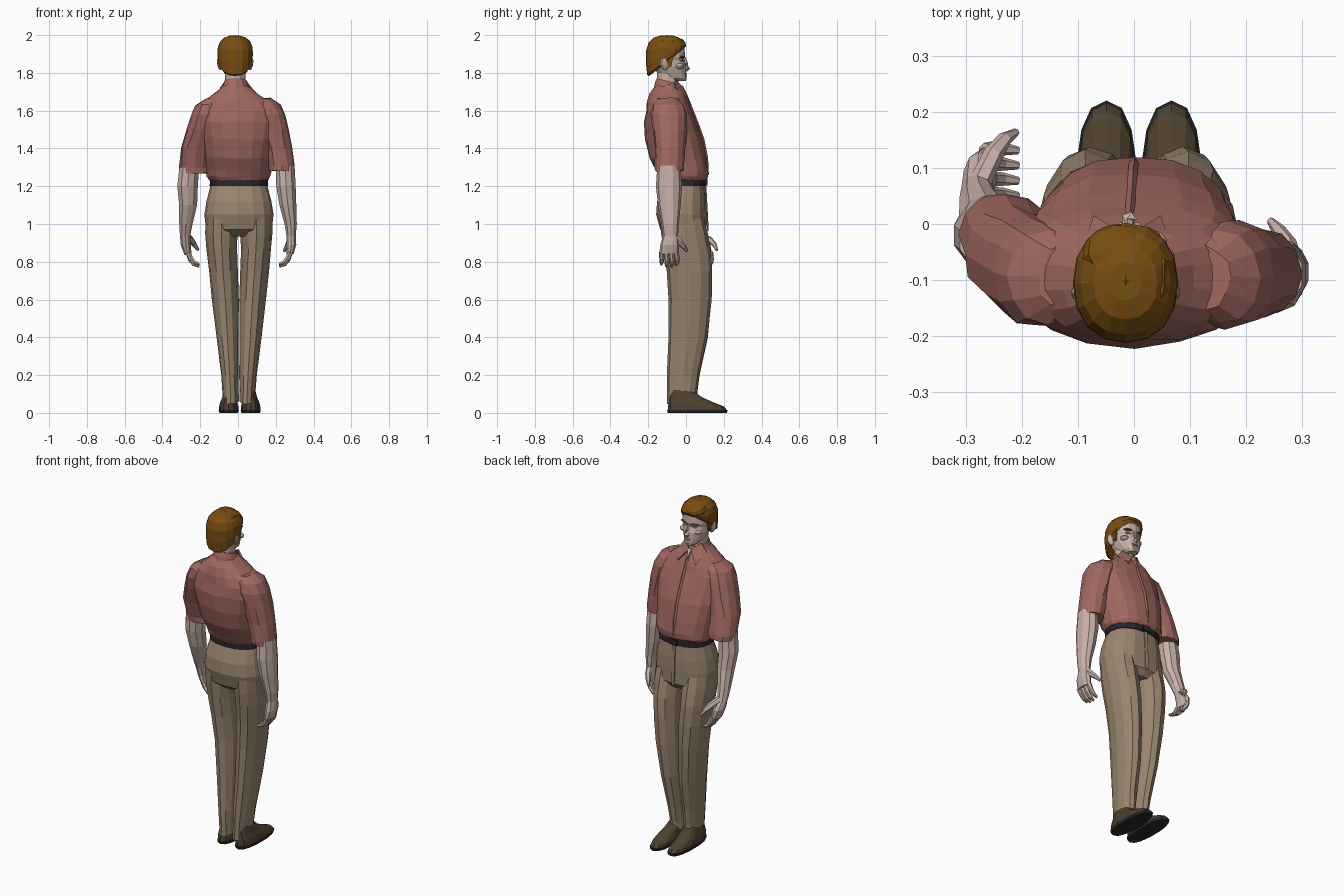
import bpy, bmesh, math, random
from mathutils import Vector

random.seed(4)


def material(name, rgb):
    m = bpy.data.materials.new(name)
    m.diffuse_color = (*rgb, 1)
    return m


SKIN = material("skin", (0.58, 0.44, 0.39))
SHIRT = material("shirt_cloth", (0.36, 0.14, 0.12))
CLOTH = material("trouser_cloth", (0.32, 0.235, 0.16))
HAIR = material("hair_brown", (0.19, 0.075, 0.006))
DARK = material("belt_black", (0.02, 0.02, 0.022))
LEATHER = material("shoe_leather", (0.075, 0.052, 0.028))


def finish(name, bm, mat):
    bmesh.ops.recalc_face_normals(bm, faces=bm.faces)
    me = bpy.data.meshes.new(name)
    bm.to_mesh(me)
    bm.free()
    me.materials.append(mat)
    ob = bpy.data.objects.new(name, me)
    bpy.context.collection.objects.link(ob)
    return ob


def skin_rings(name, rings, mat):
    """Join equal rings of points into a closed flat-faced shell."""
    bm = bmesh.new()
    rows = [[bm.verts.new(p) for p in ring] for ring in rings]
    n = len(rows[0])
    for a, b in zip(rows, rows[1:]):
        for i in range(n):
            j = (i + 1) % n
            bm.faces.new((a[i], a[j], b[j], b[i]))
    bm.faces.new(rows[0][::-1])
    bm.faces.new(rows[-1])
    return finish(name, bm, mat)


def loft(name, rings, mat, n=12, e=2.0, jitter=0.0):
    """Rings: z, centre x, centre y, radius x, radius y, [tilt along y]."""
    rows = []
    for z, cx, cy, rx, ry, *tilt in rings:
        t = tilt[0] if tilt else 0
        row = []
        for i in range(n):
            a = 2 * math.pi * i / n
            s, c = math.sin(a), math.cos(a)
            dx = rx * math.copysign(abs(s) ** (2 / e), s)
            dy = ry * math.copysign(abs(c) ** (2 / e), c)
            j = [random.uniform(-jitter, jitter) for _ in range(3)]
            row.append((cx + dx + j[0], cy + dy + j[1], z + t * dy + j[2]))
        rows.append(row)
    return skin_rings(name, rows, mat)


def tube(name, pts, radii, mat, n=6):
    """Bent tapered tube through a few points."""
    pts = [Vector(p) for p in pts]
    rows = []
    for k, p in enumerate(pts):
        d = pts[min(k + 1, len(pts) - 1)] - pts[max(k - 1, 0)]
        q = d.to_track_quat('Z', 'Y')
        rows.append([p + q @ Vector((radii[k] * math.cos(a), radii[k] * math.sin(a), 0))
                     for a in (2 * math.pi * i / n for i in range(n))])
    return skin_rings(name, rows, mat)


def plate(name, pts, mat, t=0.006):
    """Thin polygon with thickness."""
    bm = bmesh.new()
    bm.faces.new([bm.verts.new(p) for p in pts])
    ob = finish(name, bm, mat)
    mod = ob.modifiers.new("thickness", 'SOLIDIFY')
    mod.thickness, mod.offset = t, 0
    return ob


def ball(name, loc, size, mat, rot=(0, 0, 0), u=10, v=6):
    bpy.ops.mesh.primitive_uv_sphere_add(segments=u, ring_count=v, radius=1, location=loc, rotation=rot)
    ob = bpy.context.object
    ob.name, ob.scale = name, size
    ob.data.materials.append(mat)
    return ob


# Shoes and trouser legs
for side, s in (("left", -1), ("right", 1)):
    x = 0.009 + s * 0.058
    loft(side + "_sole", [(0, x, 0.06, 0.05, 0.157), (0.016, x, 0.06, 0.055, 0.16)], DARK, 14, 2.4)
    loft(side + "_shoe", [(0.014, x, 0.06, 0.052, 0.157), (0.034, x, 0.053, 0.052, 0.148),
                          (0.055, x, 0.028, 0.047, 0.12), (0.08, x - s * 0.006, 0.0, 0.042, 0.09),
                          (0.12, x - s * 0.01, -0.025, 0.035, 0.055)], LEATHER, 14, 2.4)
    leg = [(0.06, .043, -.022, .041, .078, .15), (0.12, .045, -.02, .042, .08), (0.2, .049, -.015, .046, .086),
           (0.4, .060, .010, .059, .104), (0.6, .072, .022, .070, .113), (0.75, .083, .018, .076, .121),
           (0.87, .091, .006, .08, .125), (0.95, .092, -.008, .085, .122), (1.03, .09, -.02, .085, .115)]
    loft(side + "_trouser_leg", [(z, 0.005 + s * a, *r) for z, a, *r in leg], CLOTH, 12, 2.0, 0.002)

# Trouser seat, fly and belt
loft("trouser_hips", [(0.935, .005, -.005, .12, .085), (0.97, .005, -.014, .174, .122),
                      (1.05, .005, -.024, .183, .134), (1.12, .005, -.022, .172, .131),
                      (1.205, .005, -.012, .15, .113)], CLOTH, 16, 2.3)
plate("trouser_fly", [(-.004, .117, 0.97), (.014, .114, 0.96), (.016, .105, 1.2), (-.004, .105, 1.2)], CLOTH)
loft("belt", [(1.2, .005, -.012, .155, .119), (1.24, .005, -.012, .153, .119)], DARK, 16, 2.3)
plate("belt_buckle", [(-.018, .109, 1.203), (.028, .109, 1.203), (.028, .109, 1.237), (-.018, .109, 1.237)], DARK, 0.012)

# Shirt body with bloused waist
loft("shirt_body", [(1.232, .003, -.012, .156, .118), (1.25, .003, -.012, .168, .130), (1.28, .003, -.018, .174, .138),
                    (1.35, 0, -.04, .18, .15), (1.45, 0, -.062, .197, .152), (1.54, 0, -.082, .212, .138),
                    (1.60, 0, -.09, .205, .124), (1.645, -.005, -.094, .175, .11), (1.69, -.01, -.096, .12, .093),
                    (1.725, -.012, -.097, .078, .072), (1.74, -.012, -.097, .06, .06)], SHIRT, 18, 2.3, 0.004)
tube("shirt_placket", [(.0, .112, 1.26), (.0, .108, 1.35), (-.002, .088, 1.45), (-.004, .055, 1.54),
                       (-.008, .012, 1.65), (-.01, -.01, 1.70)], [.009] * 6, SHIRT, 4)

# Sleeves, hanging at slightly different angles
shoulder = [(1.58, .165, -.09, .086, .095), (1.63, .15, -.095, .075, .084), (1.665, .125, -.095, .045, .055)]
loft("left_sleeve", [(1.268, -.228, -.015, .080, .070), (1.30, -.230, -.02, .080, .073), (1.40, -.222, -.05, .082, .080),
                     (1.50, -.19, -.075, .083, .09)] + [(z, -x, *r) for z, x, *r in shoulder], SHIRT, 12, 2.2, 0.004)
loft("right_sleeve", [(1.282, .23, -.087, .066, .076), (1.31, .23, -.087, .067, .077), (1.40, .215, -.085, .072, .080),
                      (1.50, .19, -.085, .081, .088)] + shoulder, SHIRT, 12, 2.2, 0.004)

# Collar band and pointed flaps
loft("collar_band", [(1.70, -.012, -.097, .078, .074, -.25), (1.735, -.012, -.097, .068, .066, -.25),
                     (1.757, -.012, -.097, .06, .058, -.25)], SHIRT, 12)
for side, s in (("left", -1), ("right", 1)):
    c = -.012
    plate(side + "_collar_flap", [(c + s * .004, -.022, 1.725), (c + s * .05, -.055, 1.762),
                                  (c + s * .082, -.06, 1.72), (c + s * .058, .012, 1.658)], SHIRT, 0.009)
plate("open_neck", [(c - .012, -.024, 1.73), (c + .012, -.024, 1.73), (c, .004, 1.675)], SKIN, 0.014)

# Forearms and palms
loft("left_forearm", [(1.30, -.258, -.028, .055, .055), (1.2, -.267, -.02, .057, .056), (1.1, -.264, 0, .05, .05),
                      (1.0, -.276, .034, .037, .04), (0.94, -.28, .055, .029, .035), (0.89, -.277, .08, .028, .048),
                      (0.835, -.264, .09, .02, .05)], SKIN, 10)
loft("right_forearm", [(1.31, .25, -.09, .052, .062), (1.2, .254, -.09, .054, .069), (1.1, .264, -.088, .047, .06),
                       (1.0, .279, -.084, .034, .046), (0.94, .281, -.082, .026, .04), (0.89, .282, -.086, .028, .05),
                       (0.84, .275, -.09, .02, .052)], SKIN, 10)

# Curled fingers and thumbs
for side, s, y0, x0 in (("left", -1, .05, .264), ("right", 1, -.131, .277)):
    for k in range(4):
        y = y0 + k * .027
        dz = (.012, .002, 0, .008)[k]
        tube(f"{side}_finger_{k + 1}", [(s * x0, y, .85), (s * (x0 - .012), y + .003, .81 + dz),
                                       (s * (x0 - .03), y + .003, .787 + dz), (s * (x0 - .058), y, .775 + dz)],
             [.014, .0135, .012, .007], SKIN)
tube("left_thumb", [(-.274, .075, .94), (-.25, .125, .915), (-.23, .152, .89), (-.21, .164, .86)],
     [.02, .018, .013, .007], SKIN)
tube("right_thumb", [(.282, -.07, .94), (.272, -.035, .905), (.258, -.012, .88), (.243, .006, .855)],
     [.02, .018, .013, .007], SKIN)

# Neck and head
H = -.015
loft("neck", [(1.68, -.012, -.095, .058, .058), (1.75, H, -.095, .053, .056), (1.83, H, -.095, .055, .06)], SKIN, 12)
loft("head", [(1.757, H + .003, -.035, .026, .034), (1.772, H + .002, -.055, .046, .057), (1.80, H, -.075, .06, .076),
              (1.835, H, -.088, .073, .088), (1.868, H, -.098, .076, .086), (1.885, H, -.095, .08, .09),
              (1.93, H, -.1, .08, .092), (1.965, H, -.1, .065, .075), (1.985, H, -.1, .03, .04)], SKIN, 14, 2.2)

# Face: nose, brow, eyes, lips, chin, ears
N = H + .006
tube("nose", [(N, -.008, 1.882), (N, .001, 1.85), (N, .008, 1.823), (N, .0, 1.81)], [.006, .010, .014, .008], SKIN, 5)
ball("chin", (N, -.016, 1.772), (.024, .02, .014), SKIN)
ball("upper_lip", (N, -.004, 1.796), (.024, .009, .005), SKIN, u=8, v=4)
ball("lower_lip", (N, -.006, 1.788), (.02, .009, .005), SKIN, u=8, v=4)
for side, s in (("left", -1), ("right", 1)):
    ball(side + "_brow", (N + s * .034, -.02, 1.885), (.027, .014, .006), HAIR, (0, 0, -s * .35), 8, 4)
    ball(side + "_eye", (N + s * .033, -.024, 1.867), (.015, .012, .007), SKIN, (0, 0, -s * .35), 8, 4)
    ball(side + "_cheek", (N + s * .045, -.036, 1.836), (.024, .025, .016), SKIN)
    ball(side + "_ear", (H + s * .084, -.113, 1.847), (.010, .022, .034), SKIN, (.2, s * .15, -s * -.3), 8, 6)

# Hair: cap rising from nape to forehead, sideburns, swept fringe
loft("hair_cap", [(1.855, H, -.103, .080, .092, .78), (1.867, H, -.104, .091, .102, .75),
                  (1.90, H, -.105, .094, .107, .45), (1.935, H, -.106, .092, .105, .15), (1.965, H, -.106, .08, .092, .05),
                  (1.987, H, -.104, .057, .066), (1.997, H, -.102, .028, .034)], HAIR, 16, 2.2)
for side, s in (("left", -1), ("right", 1)):
    plate(side + "_sideburn", [(H + s * .08, -.1, 1.9), (H + s * .08, -.065, 1.9),
                               (H + s * .077, -.078, 1.835), (H + s * .077, -.094, 1.835)], HAIR, 0.012)
ball("hair_fringe", (H - .012, -.05, 1.955), (.066, .052, .034), HAIR, (-.25, .12, .15), 12, 6)
tube("hair_parting_ridge", [(.03, -.17, 1.958), (.046, -.12, 1.968), (.048, -.07, 1.962), (.03, -.028, 1.945)],
     [.006, .014, .015, .008], HAIR, 6)
tube("hair_crown", [(H, -.13, 1.985), (H, -.10, 1.99), (H, -.07, 1.986)], [.006, .01, .006], HAIR, 8)
